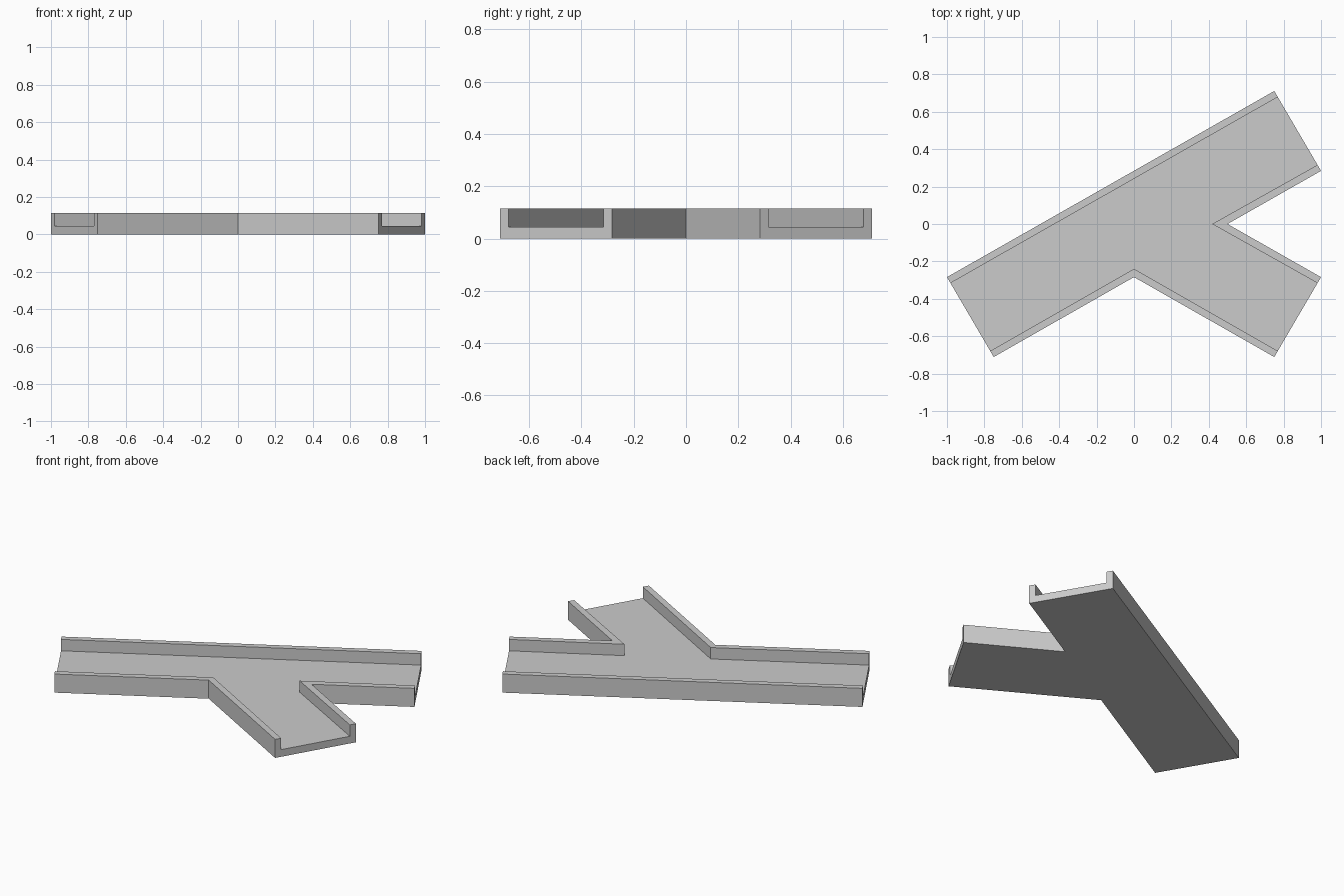
import bpy
import bmesh
from mathutils import Vector

cube = bpy.data.objects.get("Cube")
if cube:
    bpy.data.objects.remove(cube, do_unlink=True)

FLOOR, TOP = 0.044, 0.114
RIM = 0.075   # wall thickness as a share of the channel width

# Plan of the forked channel, counter-clockwise: outer line of each wall,
# with the inner position of its bend where it has one
walls = [
    ([(0.75, 0.711), (-1, -0.284)], None),
    ([(-0.75, -0.711), (0, -0.284), (0.75, -0.711)], (0, -0.24)),
    ([(1, -0.284), (0.5, 0), (1, 0.284)], (0.418, 0)),
]
outer = [[Vector(p) for p in line] for line, bend in walls]
count = len(walls)

# Inner wall lines, starting and ending on the open channel mouths
inner = []
for i, (line, bend) in enumerate(walls):
    before, after = outer[i - 1][-1], outer[(i + 1) % count][0]
    start = outer[i][0].lerp(before, RIM)
    end = outer[i][-1].lerp(after, RIM)
    inner.append([start] + ([Vector(bend)] if bend else []) + [end])

bm = bmesh.new()


def raise_lines(lines, z):
    return [[bm.verts.new((p.x, p.y, z)) for p in line] for line in lines]


bottom = raise_lines(outer, 0)
rim_out = raise_lines(outer, TOP)
rim_in = raise_lines(inner, TOP)
floor = raise_lines(inner, FLOOR)

# Underside and channel floor
bm.faces.new([v for line in reversed(bottom) for v in reversed(line)])
bm.faces.new([v for line in floor for v in line])

for i in range(count):
    # Outer side, rim and inner side of each wall
    levels = [bottom[i], rim_out[i], rim_in[i], floor[i]]
    for low, high in zip(levels, levels[1:]):
        for k in range(len(low) - 1):
            bm.faces.new((low[k], low[k + 1], high[k + 1], high[k]))
    # U-shaped open end leading to the next wall
    j = (i + 1) % count
    bm.faces.new((bottom[i][-1], bottom[j][0], rim_out[j][0], rim_in[j][0],
                  floor[j][0], floor[i][-1], rim_in[i][-1], rim_out[i][-1]))

bmesh.ops.recalc_face_normals(bm, faces=bm.faces[:])
mesh = bpy.data.meshes.new("forked_channel")
bm.to_mesh(mesh)
bm.free()

# Plain grey material
grey = bpy.data.materials.new("light_grey")
grey.use_nodes = True
colour = (0.6, 0.6, 0.6, 1)
grey.diffuse_color = colour
grey.node_tree.nodes["Principled BSDF"].inputs["Base Color"].default_value = colour
mesh.materials.append(grey)

channel = bpy.data.objects.new("forked_channel", mesh)
bpy.context.collection.objects.link(channel)
